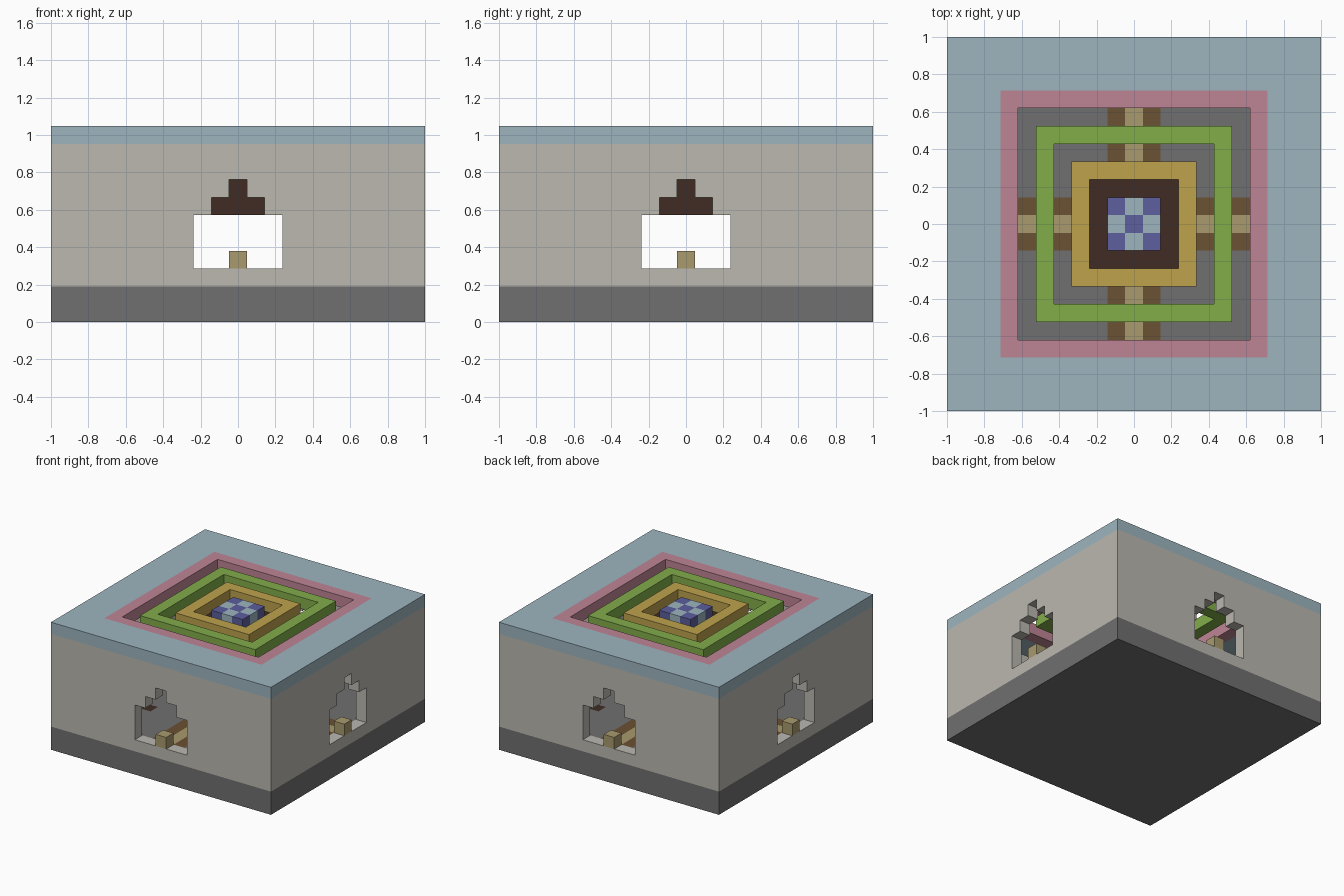
import bpy, bmesh
from math import radians
from mathutils import Matrix

if "Cube" in bpy.data.objects:
    bpy.data.objects.remove(bpy.data.objects["Cube"], do_unlink=True)

U = 2 / 21  # one block


def material(name, rgb):
    lin = [((c / 255 + 0.055) / 1.055) ** 2.4 for c in rgb]
    m = bpy.data.materials.new(name)
    m.use_nodes = True
    m.diffuse_color = (*lin, 1)
    m.node_tree.nodes["Principled BSDF"].inputs["Base Color"].default_value = (*lin, 1)
    return m


grey = material("dark grey stone", (112, 112, 112))
beige = material("beige wall", (187, 184, 176))
blue = material("pale blue", (157, 181, 191))
pink = material("dusty pink", (190, 133, 149))
green = material("leaf green", (130, 173, 74))
gold = material("gold", (189, 162, 76))
dark_wood = material("dark wood", (64, 44, 35))
brown = material("brown path", (107, 81, 51))
tan = material("tan path", (168, 154, 110))
purple = material("purple", (93, 94, 158))


def finish(name, bm, *mats):
    bmesh.ops.recalc_face_normals(bm, faces=bm.faces)
    bmesh.ops.scale(bm, vec=(U, U, U), verts=bm.verts)
    mesh = bpy.data.meshes.new(name)
    bm.to_mesh(mesh)
    bm.free()
    for m in mats:
        mesh.materials.append(m)
    obj = bpy.data.objects.new(name, mesh)
    bpy.context.collection.objects.link(obj)
    return obj


def add_box(bm, x, y, z, sx, sy, sz):
    """Box centred on x, y with its bottom at z."""
    place = Matrix.Translation((x, y, z + sz / 2)) @ Matrix.Diagonal((sx, sy, sz, 1))
    return bmesh.ops.create_cube(bm, size=1, matrix=place)["verts"]


def box(name, mat, *dims):
    bm = bmesh.new()
    add_box(bm, *dims)
    return finish(name, bm, mat)


def extrude_up(bm, faces, height):
    new = bmesh.ops.extrude_face_region(bm, geom=faces)["geom"]
    verts = [v for v in new if isinstance(v, bmesh.types.BMVert)]
    bmesh.ops.translate(bm, vec=(0, 0, height), verts=verts)


def square_ring(name, mat, outer, inner, z, height=1):
    bm = bmesh.new()
    loops = []
    for r in (outer, inner):
        loops.append([bm.verts.new((a * r, b * r, z))
                      for a, b in ((-1, -1), (1, -1), (1, 1), (-1, 1))])
    o, i = loops
    faces = [bm.faces.new((o[k], o[k - 3], i[k - 3], i[k])) for k in range(4)]
    extrude_up(bm, faces, height)
    return finish(name, bm, mat)


# Base and floor with crossing paths
box("base", grey, 0, 0, 0, 21, 21, 2)
bm = bmesh.new()
bmesh.ops.create_grid(bm, x_segments=19, y_segments=19, size=9.5,
                      matrix=Matrix.Translation((0, 0, 2)))
extrude_up(bm, bm.faces[:], 1)
for f in bm.faces:
    c = f.calc_center_median()
    near, far = sorted((abs(c.x), abs(c.y)))
    if near < 0.5:
        f.material_index = 1
    elif near < 1.5:
        f.material_index = 2
    elif round(near) == 5 and round(far) == 5:
        f.material_index = 3
finish("floor", bm, grey, tan, brown, dark_wood)

# Walls with stepped doorways, each a mirrored half profile
for turn, (name, half_width) in enumerate((("front_wall", 10.5), ("left_wall", 9.5),
                                           ("back_wall", 10.5), ("right_wall", 9.5))):
    profile = [(0, 2), (half_width, 2), (half_width, 10), (0, 10), (0, 8), (0.5, 8),
               (0.5, 7), (1.5, 7), (1.5, 6), (2.5, 6), (2.5, 3), (0, 3)]
    bm = bmesh.new()
    for side in (1, -1):
        face = bm.faces.new([bm.verts.new((side * x, -10.5, z)) for x, z in profile])
        new = bmesh.ops.extrude_face_region(bm, geom=[face])["geom"]
        bmesh.ops.translate(bm, vec=(0, 1, 0),
                            verts=[v for v in new if isinstance(v, bmesh.types.BMVert)])
    # Remove the seam faces where the halves meet
    seam = [f for f in bm.faces if all(abs(v.co.x) < 0.001 for v in f.verts)]
    bmesh.ops.delete(bm, geom=seam, context="FACES_ONLY")
    bmesh.ops.remove_doubles(bm, verts=bm.verts, dist=0.001)
    bmesh.ops.rotate(bm, verts=bm.verts, matrix=Matrix.Rotation(radians(90 * turn), 3, "Z"))
    finish(name, bm, beige)

# Doorway blocks
for name, x, y in (("front", 0, -10), ("back", 0, 10), ("left", 10, 0), ("right", -10, 0)):
    box(name + "_door_block", tan, x, y, 3, 1, 1, 1)

# Roof of nested square rings
square_ring("roof", blue, 10.5, 7.5, 10)
square_ring("roof_border", pink, 7.5, 6.5, 10)
square_ring("outer_roof_ring", green, 5.5, 4.5, 10)
square_ring("inner_roof_ring", gold, 3.5, 2.5, 10)

# Hanging core and its checkered cap
box("hanging_core", dark_wood, 0, 0, 6, 5, 5, 4)
bm = bmesh.new()
for x in (-1, 0, 1):
    for y in (-1, 0, 1):
        for v in add_box(bm, x, y, 10, 1, 1, 1):
            for f in v.link_faces:
                f.material_index = (x + y) % 2
finish("checkered_cap", bm, purple, blue)
